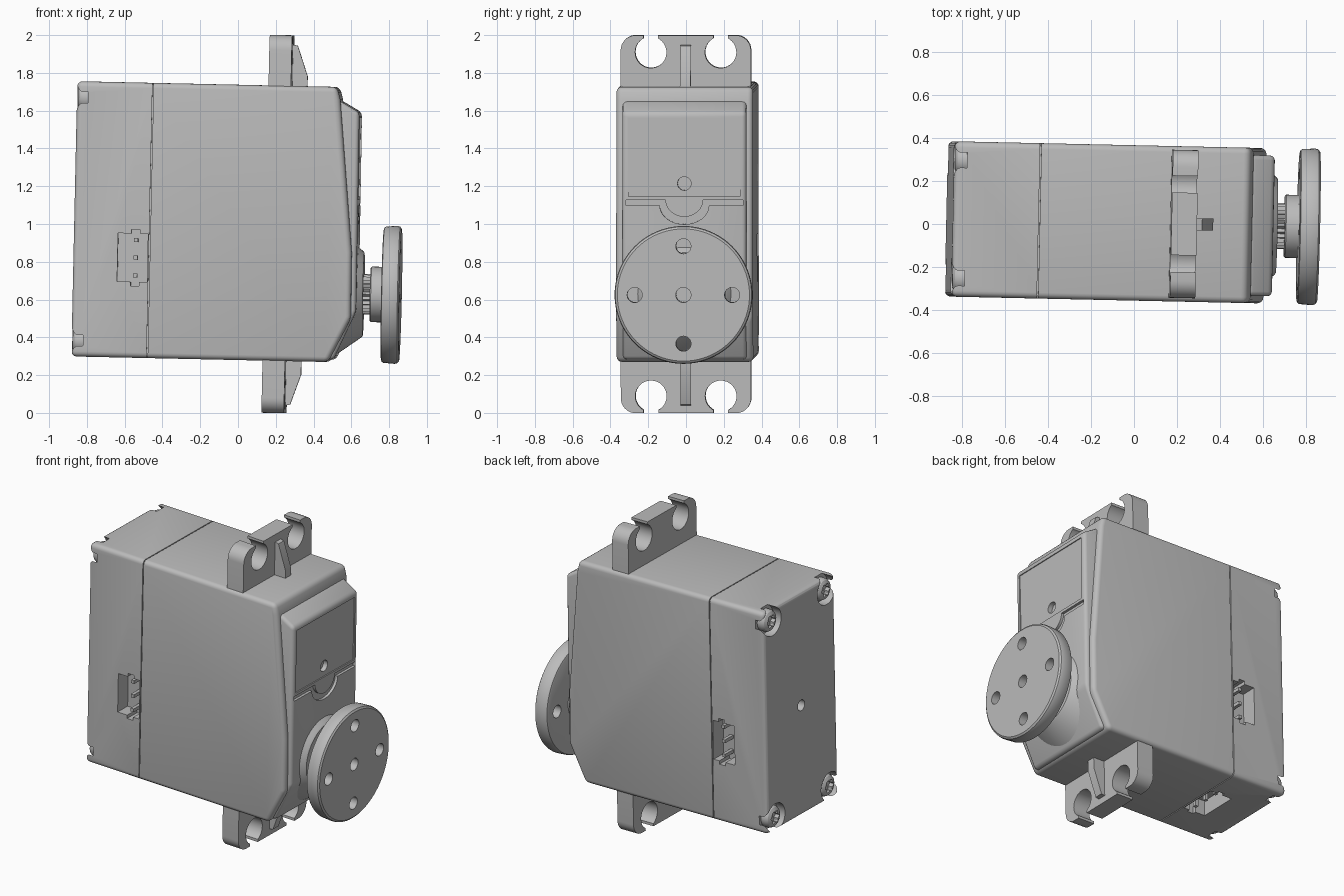
import bpy, bmesh
from math import sin, cos, pi, radians
from mathutils import Matrix, Vector

cube = bpy.data.objects.get("Cube")
if cube:
    bpy.data.objects.remove(cube)

grey = bpy.data.materials.new("mid grey")
grey.use_nodes = True
grey.diffuse_color = (0.5, 0.5, 0.5, 1)
grey.node_tree.nodes["Principled BSDF"].inputs["Base Color"].default_value = (0.5, 0.5, 0.5, 1)
parts = []


def finish(name, bm):
    bmesh.ops.recalc_face_normals(bm, faces=bm.faces[:])
    mesh = bpy.data.meshes.new(name)
    bm.to_mesh(mesh)
    bm.free()
    mesh.materials.append(grey)
    obj = bpy.data.objects.new(name, mesh)
    bpy.context.collection.objects.link(obj)
    parts.append(obj)
    return obj


def prism(name, pts, axis, lo, hi, bevel=0, keep=None, segments=4):
    """Extrude a 2D outline along an axis, rounding the edges that keep() accepts."""
    place = {"x": lambda a, b, d: (d, a, b),
             "y": lambda a, b, d: (a, d, b),
             "z": lambda a, b, d: (a, b, d)}[axis]
    bm = bmesh.new()
    ends = [[bm.verts.new(place(a, b, d)) for a, b in pts] for d in (lo, hi)]
    bm.faces.new(ends[0])
    bm.faces.new(ends[1])
    n = len(pts)
    for i in range(n):
        j = (i + 1) % n
        bm.faces.new((ends[0][i], ends[0][j], ends[1][j], ends[1][i]))
    bmesh.ops.recalc_face_normals(bm, faces=bm.faces[:])
    if bevel:
        edges = [e for e in bm.edges if e.calc_face_angle(0) > radians(20)
                 and (keep is None or keep((e.verts[0].co + e.verts[1].co) / 2))]
        bmesh.ops.bevel(bm, geom=edges, offset=bevel, segments=segments,
                        profile=0.5, affect="EDGES", clamp_overlap=True)
    return finish(name, bm)


def rect(a0, a1, b0, b1):
    return [(a0, b0), (a1, b0), (a1, b1), (a0, b1)]


def lathe(name, profile, y=0, z=0, n=48, lobes=0, depth=0):
    """Turn (x, radius) points around an axis along x, with optional teeth."""
    bm = bmesh.new()
    rings = []
    for x, r in profile:
        ring = []
        for i in range(n):
            t = 2 * pi * i / n
            rr = r * (1 + depth * cos(lobes * t))
            ring.append(bm.verts.new((x, y + rr * cos(t), z + rr * sin(t))))
        rings.append(ring)
    for a, b in zip(rings, rings[1:]):
        for i in range(n):
            j = (i + 1) % n
            bm.faces.new((a[i], a[j], b[j], b[i]))
    bm.faces.new(rings[0])
    bm.faces.new(rings[-1])
    return finish(name, bm)


def cut(obj, *cutters):
    for c in cutters:
        c.hide_render = True
        mod = obj.modifiers.new("cut", "BOOLEAN")
        mod.operation = "DIFFERENCE"
        mod.solver = "EXACT"
        mod.object = c
        bpy.context.view_layer.objects.active = obj
        bpy.ops.object.modifier_apply(modifier=mod.name)
        parts.remove(c)
        bpy.data.objects.remove(c)


TOP, BOTTOM, SIDE, BACK, SEAM = 0.737, -0.72, 0.362, -0.86, -0.458
AXIS_Z = -0.357

# Main case with its slanted front
case_outline = [(SEAM + .003, BOTTOM), (SEAM + .003, TOP), (.517, TOP), (.535, .67),
                (.613, -.137), (.616, -.487), (.5, BOTTOM)]
prism("main_case", case_outline, "y", -SIDE, SIDE, .028, lambda m: m.x > SEAM + .01)
prism("seam_core", rect(SEAM - .008, SEAM + .008, BOTTOM + .012, TOP - .012), "y",
      -SIDE + .012, SIDE - .012)

# Rear cover with corner pockets for the screws
cover = prism("rear_cover", rect(BACK, SEAM - .003, BOTTOM, TOP), "y", -SIDE, SIDE,
              .028, lambda m: m.x < SEAM - .01)
corners = [(y, z) for y in (-.275, .275) for z in (-.635, .652)]
for y, z in corners:
    cut(cover, lathe("pocket_cutter", [(-.95, .092), (-.8, .092)], y, z, 32))
cut(cover, lathe("rear_hole_cutter", [(-.95, .035), (-.8, .035)], n=24))
for y, z in corners:
    screw = lathe("screw", [(-.79, .07), (-.83, .07), (-.845, .062), (-.855, .045)], y, z, 32)
    cut(screw, lathe("star_cutter", [(-.9, .036), (-.825, .036)], y, z, 36, 6, .2))

# Connector sockets with three pins on both sides and underneath
for axis, outer, inner, mid in (("y", -.4, -.26, -.19), ("y", .4, .26, -.19), ("z", -.8, -.62, 0)):
    lo, hi = sorted((outer, inner))
    cut(cover,
        prism("socket_cutter", rect(-.626, -.468, mid - .128, mid + .128), axis, lo, hi),
        prism("key_cutter", rect(-.555, -.51, mid - .15, mid + .15), axis, lo, hi))
    tip = inner + (.085 if outer > 0 else -.085)
    lo, hi = sorted((inner, tip))
    for k in (-1, 0, 1):
        c = mid + k * .094
        prism("connector_pin", rect(-.542, -.52, c - .011, c + .011), axis, lo, hi)

# Raised front plate: label recess, curved groove and small hole
plate = prism("front_plate", [(.4, .655), (.53, .665), (.637, .604), (.642, -.45),
                              (.527, -.708), (.4, -.7)],
              "y", -.328, .328, .022, lambda m: m.x > .45, 3)


def dip(a, b, z):
    arc = [(a * cos(pi + pi * i / 16), z + b * sin(pi + pi * i / 16)) for i in range(17)]
    return [(-.31, z)] + arc + [(.31, z)]


cut(plate, prism("groove_cutter", dip(.1, .09, .142) + dip(.13, .1, .112)[::-1], "x", .622, .7))
cut(plate, prism("label_cutter", rect(-.295, .295, .16, .575), "x", .631, .7))
cut(plate, lathe("plate_hole_cutter", [(.6, .036), (.7, .036)], 0, .228, 24))

# Output boss, toothed shaft and horn
lathe("output_boss", [(.505, .345), (.665, .23), (.673, .22)], z=AXIS_Z, n=64)
lathe("toothed_shaft", [(.66, .1), (.72, .1)], z=AXIS_Z, n=96, lobes=24, depth=.07)
lathe("horn_hub", [(.708, .14), (.714, .147), (.785, .147)], z=AXIS_Z)
horn = lathe("horn_disc", [(.773, .345), (.777, .356), (.785, .361), (.845, .365),
                           (.86, .361), (.868, .35)], z=AXIS_Z, n=80)
for dy, dz in ((0, 0), (1, 0), (-1, 0), (0, 1), (0, -1)):
    cut(horn, lathe("horn_hole_cutter", [(.7, .04), (.9, .04)], .258 * dy, AXIS_Z + .258 * dz, 24))

# Mounting ears with open slots and a stiffening rib
for s, name in ((1, "upper"), (-1, "lower")):
    end = 1.005 if s > 0 else .996
    ear = prism(name + "_ear", rect(-.345, .345, s * .68, s * end), "x", .153, .272, .08,
                lambda m: abs(m.z) > .99 and abs(m.y) > .3, 8)
    for y in (-.185, .185):
        z = s * (end - .09)
        cut(ear, lathe("slot_hole_cutter", [(.1, .083), (.3, .083)], y, z, 32),
            prism("slot_cutter", rect(y - .039, y + .039, z, s * 1.1), "x", .1, .3))
    rib = [(.26, .7), (.26, .957), (.297, .95), (.352, .79), (.352, .7)]
    prism(name + "_rib", [(x, s * z) for x, z in rib], "y", -.028, .028)

# Smooth shading, then the slight overall tilt
tilt = (Matrix.Translation(Vector((0, .005, 1)))
        @ Matrix.Rotation(radians(-1.25), 4, "Z") @ Matrix.Rotation(radians(1.25), 4, "Y"))
bpy.ops.object.select_all(action="DESELECT")
for obj in parts:
    obj.matrix_world = tilt
    obj.select_set(True)
bpy.context.view_layer.objects.active = parts[0]
bpy.ops.object.shade_smooth_by_angle(angle=radians(30))
